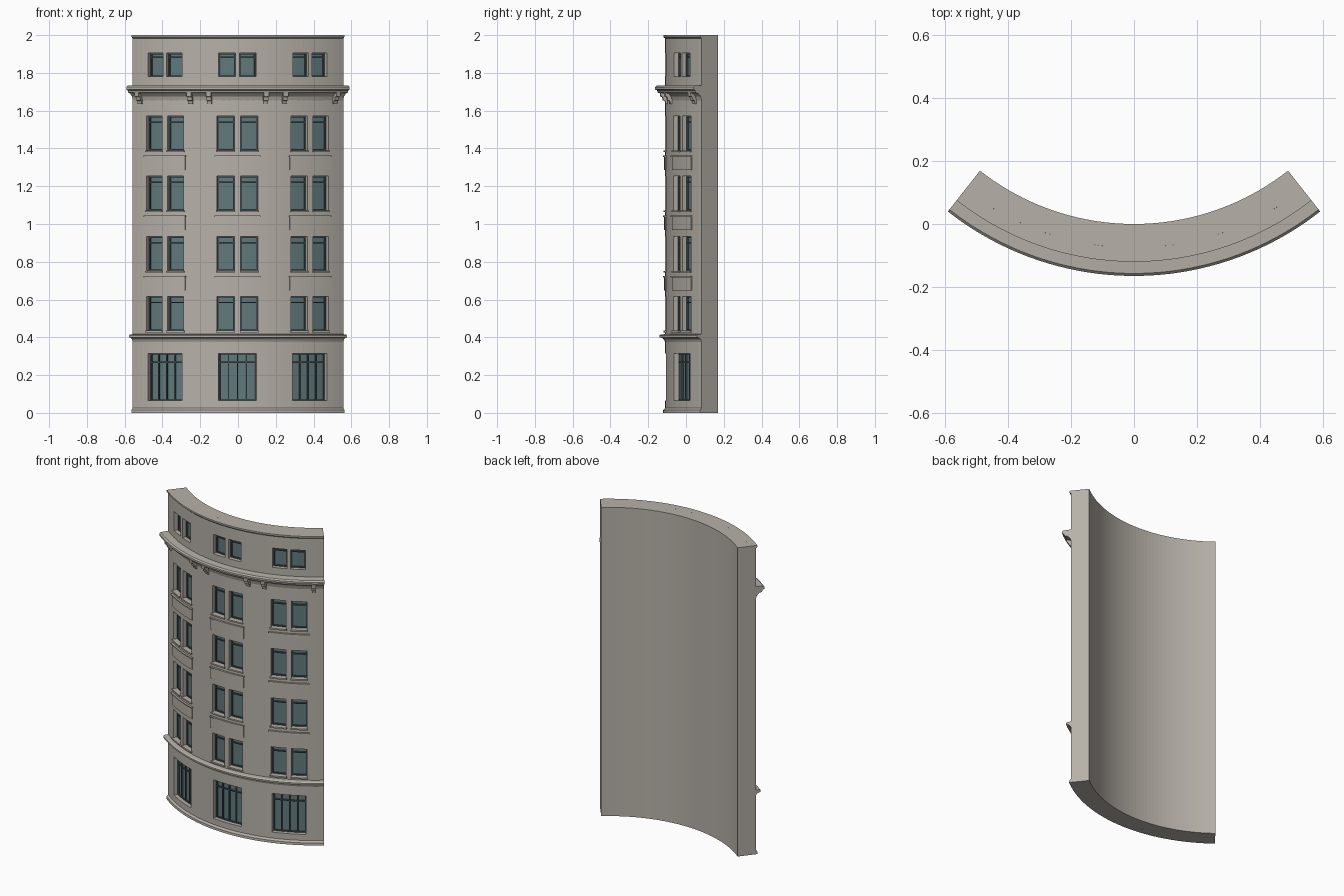
import bpy, bmesh
from math import sin, cos, radians, ceil

cube = bpy.data.objects.get("Cube")
if cube:
    bpy.data.objects.remove(cube, do_unlink=True)

CENTRE_Y = 0.791      # axis of the curved facade
HALF = 38.2           # half of the arc, in degrees
R_BACK, R_GLASS, R_WALL = 0.791, 0.868, 0.902
STEP = 2.0


def material(name, rgb):
    m = bpy.data.materials.new(name)
    m.use_nodes = True
    m.diffuse_color = (*rgb, 1)
    bsdf = m.node_tree.nodes["Principled BSDF"]
    bsdf.inputs["Base Color"].default_value = (*rgb, 1)
    bsdf.inputs["Roughness"].default_value = 0.8
    return m


STONE = material("warm grey stone", (0.47, 0.435, 0.39))
GLASS = material("teal glass", (0.12, 0.19, 0.20))
FRAME = material("dark window frame", (0.06, 0.085, 0.09))


def polar(a, r, z):
    t = radians(a)
    return (r * sin(t), CENTRE_Y - r * cos(t), z)


def finish(name, bm, mat):
    bmesh.ops.recalc_face_normals(bm, faces=bm.faces)
    mesh = bpy.data.meshes.new(name)
    bm.to_mesh(mesh)
    bm.free()
    mesh.materials.append(mat)
    obj = bpy.data.objects.new(name, mesh)
    bpy.context.collection.objects.link(obj)
    return obj


def sweep(bm, profile, a0, a1):
    """Sweep a closed (radius, height) profile round the axis, with end caps."""
    n = max(1, ceil((a1 - a0) / STEP))
    rings = [[bm.verts.new(polar(a0 + (a1 - a0) * i / n, r, z)) for r, z in profile]
             for i in range(n + 1)]
    count = len(profile)
    for p, q in zip(rings, rings[1:]):
        for j in range(count):
            k = (j + 1) % count
            bm.faces.new((p[j], p[k], q[k], q[j]))
    bm.faces.new(rings[0])
    bm.faces.new(rings[-1])


def block(bm, a0, a1, r0, r1, z0, z1):
    sweep(bm, [(r0, z0), (r1, z0), (r1, z1), (r0, z1)], a0, a1)


def band(name, profile):
    bm = bmesh.new()
    sweep(bm, profile, -HALF, HALF)
    return finish(name, bm, STONE)


# Window layout: (start angle, end angle, bottom, top, panes)
columns = [-25.5, -0.2, 25.1]
floors = [0.435, 0.752, 1.072, 1.39]
windows = []
for c in columns:
    windows.append((c - 6.4, c + 6.4, 0.065, 0.315, 4))
    for side in (-1, 1):
        for z in floors:
            a, b = sorted((c + side * 1.0, c + side * 6.9))
            windows.append((a, b, z, z + 0.182, 1))
        a, b = sorted((c + side * 0.7, c + side * 6.3))
        windows.append((a, b, 1.78, 1.905, 1))

# Back wall behind the facade
band("back_wall", [(R_BACK, 0), (R_GLASS - 0.002, 0), (R_GLASS - 0.002, 2), (R_BACK, 2)])

# Facade shell with openings
n = int(2 * HALF / STEP)
angles = sorted({round(-HALF + 2 * HALF * i / n, 3) for i in range(n + 1)}
                | {round(w[i], 3) for w in windows for i in (0, 1)})
heights = sorted({0.0, 2.0} | {round(w[i], 3) for w in windows for i in (2, 3)})
bm = bmesh.new()
grid = [[bm.verts.new(polar(a, R_WALL, z)) for z in heights] for a in angles]
for i in range(len(angles) - 1):
    for j in range(len(heights) - 1):
        a = (angles[i] + angles[i + 1]) / 2
        z = (heights[j] + heights[j + 1]) / 2
        if not any(w[0] < a < w[1] and w[2] < z < w[3] for w in windows):
            bm.faces.new((grid[i][j], grid[i + 1][j], grid[i + 1][j + 1], grid[i][j + 1]))
bmesh.ops.delete(bm, geom=[v for v in bm.verts if not v.link_faces], context='VERTS')
result = bmesh.ops.extrude_face_region(bm, geom=bm.faces[:], use_keep_orig=True)
scale = (R_GLASS - 0.002) / R_WALL
for v in result["geom"]:
    if isinstance(v, bmesh.types.BMVert):
        v.co.x *= scale
        v.co.y = CENTRE_Y + (v.co.y - CENTRE_Y) * scale
finish("facade_wall", bm, STONE)

# Glass panes and frame bars
panes, frames = bmesh.new(), bmesh.new()
for a0, a1, z0, z1, count in windows:
    block(panes, a0, a1, R_GLASS - 0.006, R_GLASS + 0.002, z0, z1)
    t = 0.007
    ta = 0.45
    r0, r1 = R_GLASS - 0.004, R_GLASS + 0.010
    for z in (z0, z1 - t, z0 + (z1 - z0) * 0.8):
        block(frames, a0, a1, r0, r1, z, z + t)
    for i in range(count + 1):
        a = a0 + (a1 - a0 - ta) * i / count
        block(frames, a, a + ta, r0, r1, z0, z1)
finish("window_glass", panes, GLASS)
finish("window_frames", frames, FRAME)

# Sills under each window, and panels between floors
sills, panels = bmesh.new(), bmesh.new()
for c in columns:
    for z in floors:
        for side in (-1, 1):
            a, b = sorted((c + side * 0.8, c + side * 7.2))
            block(sills, a, b, R_GLASS, R_WALL + 0.009, z - 0.009, z)
    for z in floors[1:]:
        block(panels, c - 7.5, c + 7.5, R_WALL - 0.01, R_WALL + 0.006, z - 0.104, z - 0.034)
        block(panels, c - 7.7, c + 7.7, R_WALL - 0.01, R_WALL + 0.012, z - 0.034, z - 0.027)
finish("window_sills", sills, STONE)
finish("spandrel_panels", panels, STONE)

# Horizontal mouldings
band("plinth", [(0.89, 0), (0.913, 0), (0.912, 0.015), (R_WALL, 0.026), (0.89, 0.026)])
band("lower_cornice", [(0.89, 0.375), (R_WALL, 0.375), (0.907, 0.388), (0.918, 0.397),
                       (0.932, 0.4), (0.932, 0.41), (0.925, 0.415), (0.89, 0.418)])
band("main_cornice", [(0.89, 1.655), (R_WALL, 1.655), (0.908, 1.675), (0.922, 1.69),
                      (0.94, 1.695), (0.945, 1.708), (0.956, 1.712), (0.956, 1.724),
                      (0.948, 1.732), (0.89, 1.735)])
band("top_lip", [(0.89, 1.982), (R_WALL, 1.982), (0.911, 1.99), (0.911, 2), (0.89, 2)])

# Stepped brackets below the main cornice
brackets = bmesh.new()
for c in columns:
    for side in (-1, 1):
        a = c + side * 9.4
        sweep(brackets, [(0.89, 1.635), (0.91, 1.635), (0.914, 1.652), (0.924, 1.655),
                         (0.928, 1.672), (0.938, 1.676), (0.94, 1.698), (0.89, 1.698)],
              a - 0.8, a + 0.8)
finish("cornice_brackets", brackets, STONE)
